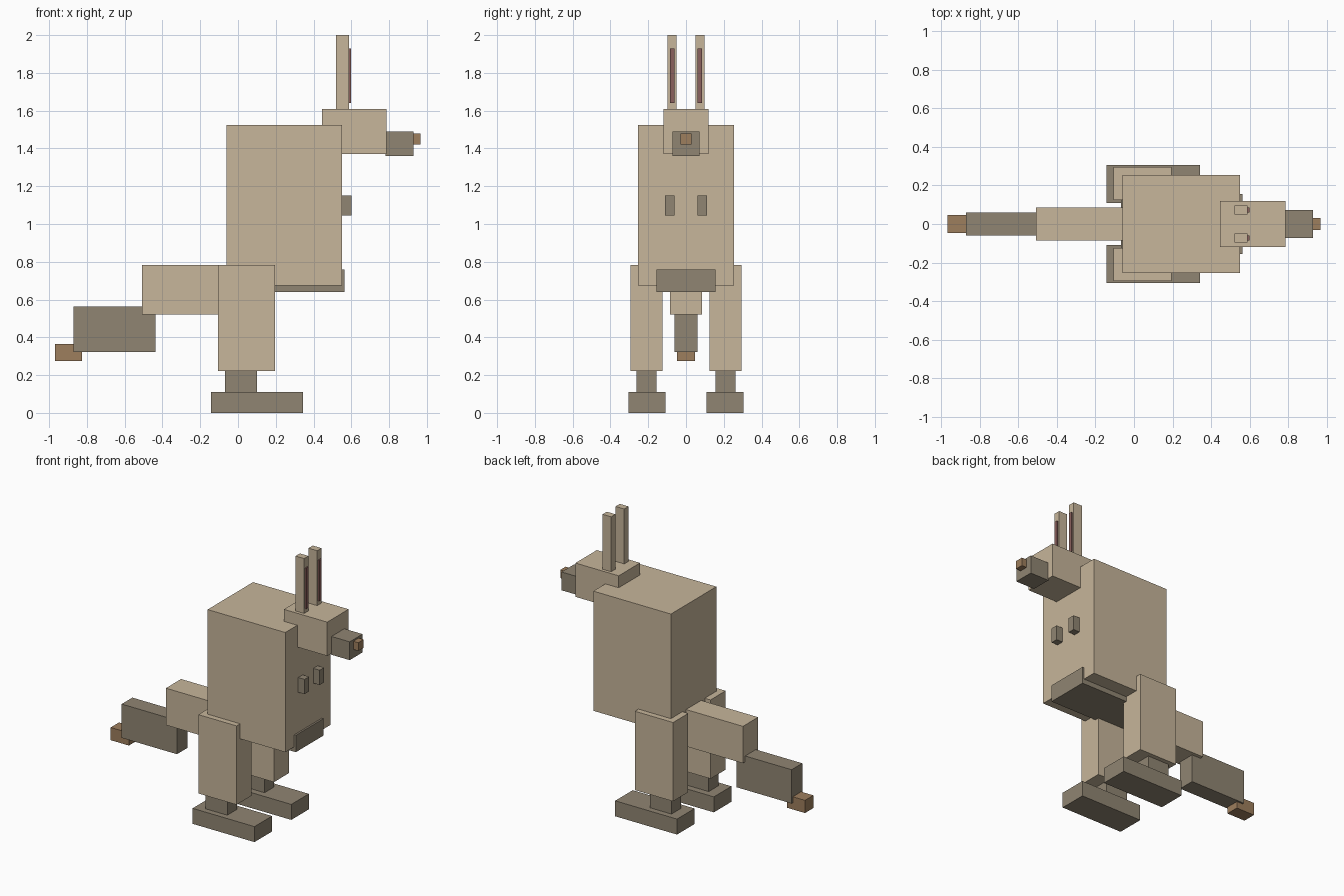
import bpy

if "Cube" in bpy.data.objects:
    bpy.data.objects.remove(bpy.data.objects["Cube"])


def make_material(name, rgb):
    mat = bpy.data.materials.new(name)
    mat.diffuse_color = (*rgb, 1.0)
    mat.use_nodes = True
    mat.node_tree.nodes["Principled BSDF"].inputs["Base Color"].default_value = mat.diffuse_color
    return mat


TAN = make_material("tan_fur", (0.57, 0.465, 0.325))
GREY = make_material("grey_brown_fur", (0.28, 0.235, 0.17))
BROWN = make_material("brown", (0.34, 0.21, 0.11))
PINK = make_material("dull_pink", (0.26, 0.12, 0.11))


def box(name, mat, x, y, z):
    """Box given by its (min, max) range on each axis."""
    bpy.ops.mesh.primitive_cube_add(size=1)
    obj = bpy.context.object
    obj.name = name
    for v in obj.data.vertices:
        v.co = [lo if c < 0 else hi for c, (lo, hi) in zip(v.co, (x, y, z))]
    obj.data.materials.append(mat)
    return obj


def pair(name, mat, x, y, z):
    """Mirrored left and right boxes; y is the range on the +y side."""
    box("left_" + name, mat, x, y, z)
    box("right_" + name, mat, x, (-y[1], -y[0]), z)


def centred(name, mat, x, half_width, z):
    box(name, mat, x, (-half_width, half_width), z)


# Torso and belly slab
centred("body", TAN, (-0.06, 0.55), 0.255, (0.675, 1.525))
centred("belly", GREY, (-0.068, 0.563), 0.155, (0.64, 0.76))

# Head
centred("head", TAN, (0.445, 0.785), 0.12, (1.37, 1.61))
centred("snout", GREY, (0.78, 0.928), 0.072, (1.36, 1.49))
centred("nose", BROWN, (0.92, 0.967), 0.03, (1.42, 1.478))
pair("ear", TAN, (0.52, 0.588), (0.049, 0.097), (1.60, 2.0))
pair("inner_ear", PINK, (0.58, 0.598), (0.06, 0.085), (1.64, 1.93))

# Short arms
pair("arm", GREY, (0.54, 0.60), (0.06, 0.11), (1.045, 1.15))

# Hind legs
pair("thigh", TAN, (-0.105, 0.195), (0.125, 0.295), (0.222, 0.782))
pair("shin", GREY, (-0.07, 0.10), (0.155, 0.263), (0.10, 0.23))
pair("foot", GREY, (-0.143, 0.343), (0.108, 0.305), (0.0, 0.11))

# Tail, stepping down to the tip
centred("tail_base", TAN, (-0.507, 0.0), 0.085, (0.52, 0.782))
centred("tail_middle", GREY, (-0.872, -0.438), 0.06, (0.322, 0.562))
centred("tail_tip", BROWN, (-0.968, -0.825), 0.047, (0.275, 0.365))
